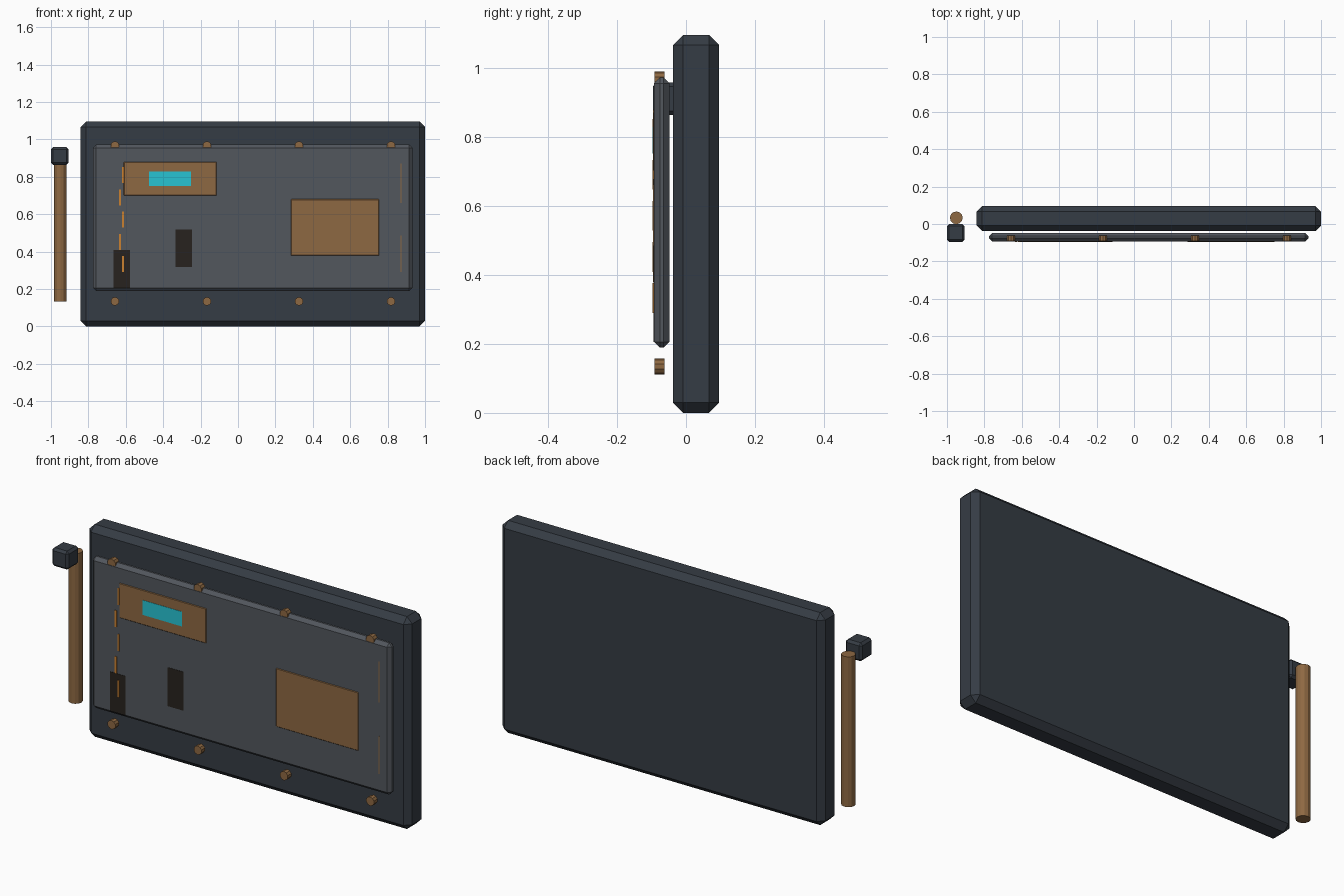
import bpy, math
from mathutils import Vector

if "Cube" in bpy.data.objects:
    bpy.data.objects.remove(bpy.data.objects["Cube"])


def mat(name, r, g, b):
    m = bpy.data.materials.new(name)
    m.diffuse_color = (r, g, b, 1)
    m.use_nodes = True
    m.node_tree.nodes["Principled BSDF"].inputs["Base Color"].default_value = m.diffuse_color
    return m


NAVY = mat("navy_metal", .036, .045, .058)
GREY = mat("grey_panel", .085, .095, .11)
BRONZE = mat("bronze", .27, .14, .055)
CYAN = mat("cyan_glow", .02, .55, .65)
DARK = mat("dark_stain", .02, .016, .013)
ORANGE = mat("orange_streak", .6, .22, .03)


def box(name, x0, x1, y0, y1, z0, z1, material, bevel=0):
    bpy.ops.mesh.primitive_cube_add(size=1, location=((x0 + x1) / 2, (y0 + y1) / 2, (z0 + z1) / 2))
    o = bpy.context.object
    o.name = name
    size = Vector((x1 - x0, y1 - y0, z1 - z0))
    for v in o.data.vertices:
        v.co *= size
    o.data.materials.append(material)
    if bevel:
        m = o.modifiers.new("chamfer", 'BEVEL')
        m.width = bevel
        m.segments = 1
    return o


def cylinder(name, loc, radius, depth, sides, material, rot=(0, 0, 0)):
    bpy.ops.mesh.primitive_cylinder_add(vertices=sides, radius=radius, depth=depth,
                                        location=loc, rotation=rot)
    o = bpy.context.object
    o.name = name
    o.data.materials.append(material)
    return o


# Slab and raised front panel
box("door_slab", -.842, 1, -.038, .096, 0, 1.096, NAVY, .03)
box("front_panel", -.775, .932, -.093, -.048, .189, .972, GREY, .017)

# Rows of bolts along the top and bottom of the panel
for z in (.134, .967):
    for i in range(4):
        cylinder("bolt", (-.658 + .492 * i, -.077, z), .023, .03, 10, BRONZE, (math.pi / 2, 0, 0))

# Hinge post and its block on the left
cylinder("hinge_post", (-.95, .033, .52), .034, .775, 12, BRONZE)
box("hinge_block", -1, -.905, -.096, 0, .863, .958, NAVY, .012)

# Patch plates and glowing window
box("upper_plate", -.611, -.114, -.096, -.08, .70, .88, BRONZE, .003)
box("lower_plate", .283, .754, -.096, -.08, .378, .68, BRONZE, .003)
box("window", -.476, -.251, -.0975, -.085, .752, .828, CYAN)

# Dark stains
box("stain_left", -.665, -.577, -.0945, -.085, .205, .408, DARK)
box("stain_middle", -.335, -.246, -.0945, -.085, .318, .518, DARK)

# Zigzag row of orange streaks
for i in range(5):
    x = -.615 if i % 2 == 0 else -.631
    z = .809 - .119 * i
    box("streak", x - .005, x + .005, -.097, -.085, z - .043, z + .043, ORANGE)

# Two thin seams near the right edge
for z0, z1 in ((.66, .87), (.29, .485)):
    box("edge_seam", .869, .873, -.0945, -.085, z0, z1, BRONZE)
